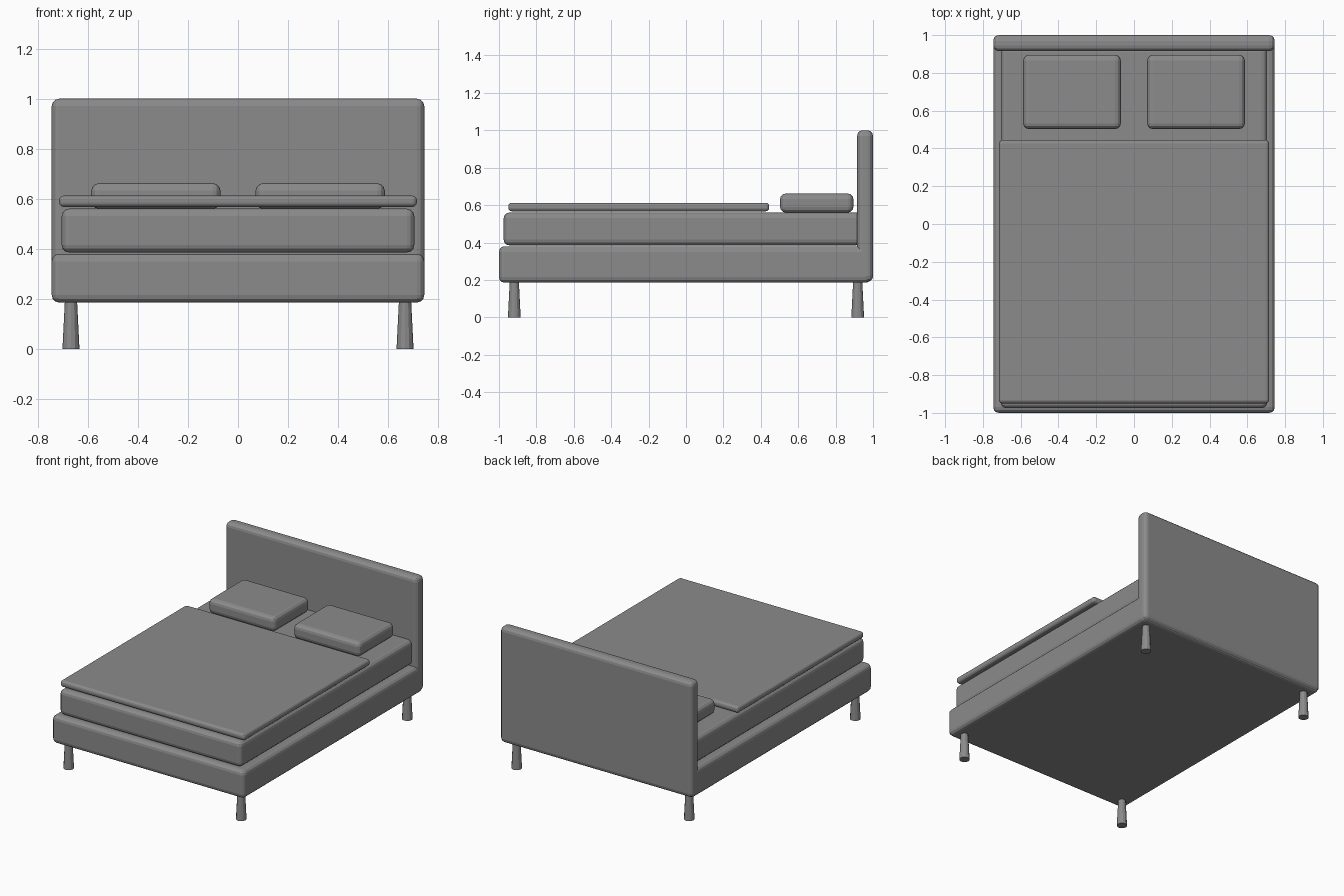
import bpy

if "Cube" in bpy.data.objects:
    bpy.data.objects.remove(bpy.data.objects["Cube"], do_unlink=True)

# Single grey finish
GREY = (0.26, 0.26, 0.26, 1.0)
grey = bpy.data.materials.new("plain grey")
grey.use_nodes = True
grey.diffuse_color = GREY
grey.node_tree.nodes["Principled BSDF"].inputs["Base Color"].default_value = GREY


def finish(obj, name):
    obj.name = name
    obj.data.name = name
    obj.data.materials.append(grey)
    return obj


def rounded_box(name, x, y, z, bevel, segments=3):
    """Box spanning the x, y and z ranges, with rounded edges."""
    spans = (x, y, z)
    bpy.ops.mesh.primitive_cube_add(size=1, location=[(a + b) / 2 for a, b in spans])
    obj = finish(bpy.context.object, name)
    obj.scale = [b - a for a, b in spans]
    bpy.ops.object.transform_apply(location=False, rotation=False, scale=True)
    mod = obj.modifiers.new("rounded edges", 'BEVEL')
    mod.width = bevel
    mod.segments = segments
    return obj


# Frame and headboard
rounded_box("bed_base", (-0.745, 0.745), (-1.0, 0.99), (0.185, 0.38), 0.03)
rounded_box("headboard", (-0.745, 0.745), (0.915, 1.0), (0.19, 1.0), 0.03)

# Bedding
rounded_box("mattress", (-0.705, 0.705), (-0.975, 0.94), (0.385, 0.56), 0.03)
rounded_box("blanket", (-0.715, 0.715), (-0.95, 0.445), (0.567, 0.612), 0.018)

for side, label in ((-1, "right"), (1, "left")):
    inner, outer = sorted((side * 0.07, side * 0.587))
    rounded_box(f"{label}_pillow", (inner, outer), (0.503, 0.895), (0.56, 0.662), 0.03)

    # Legs, flaring towards the floor
    for end, place in ((-1, "front"), (1, "back")):
        bpy.ops.mesh.primitive_cone_add(vertices=12, radius1=0.034, radius2=0.024,
                                        depth=0.2,
                                        location=(side * 0.668, end * 0.918, 0.1))
        finish(bpy.context.object, f"{place}_{label}_leg")
